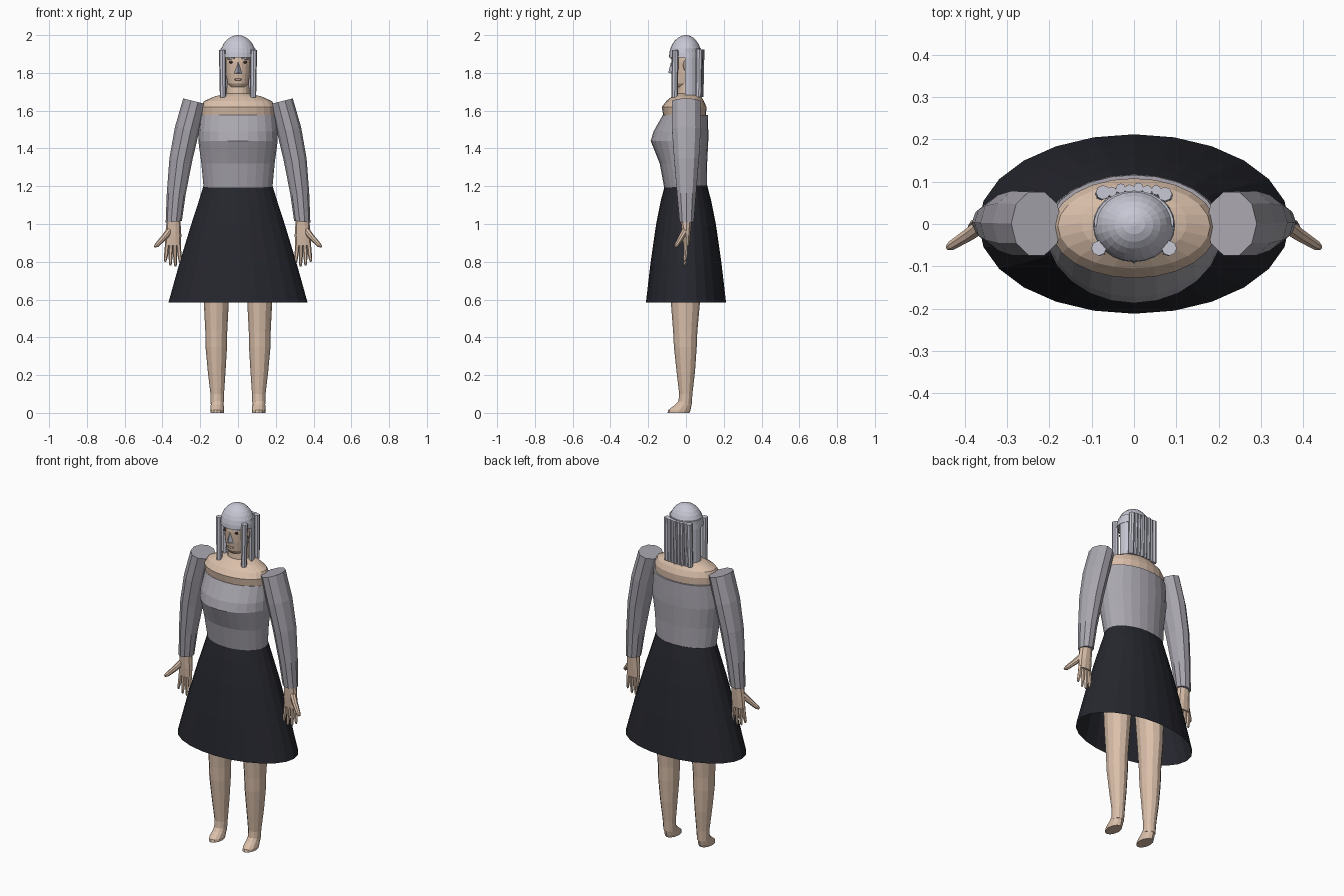
import bpy, bmesh, math
from mathutils import Vector

if "Cube" in bpy.data.objects:
    bpy.data.objects.remove(bpy.data.objects["Cube"])


def material(name, rgb):
    m = bpy.data.materials.new(name)
    m.diffuse_color = (*rgb, 1)
    m.use_nodes = True
    m.node_tree.nodes["Principled BSDF"].inputs["Base Color"].default_value = m.diffuse_color
    return m


SKIN = material("skin", (0.70, 0.52, 0.40))
GREY = material("grey_knit", (0.40, 0.385, 0.43))
HAIR = material("silver_hair", (0.57, 0.57, 0.66))
DARK = material("dark_cloth", (0.019, 0.020, 0.027))
EYE = material("eye_brown", (0.05, 0.03, 0.025))
NOSE = material("pale_blue_grey", (0.42, 0.42, 0.50))
LIP = material("lip", (0.50, 0.33, 0.26))


def skin_rings(name, rings, mat, caps=(True, True)):
    """Join equal rings of points into a tube."""
    bm = bmesh.new()
    vs = [[bm.verts.new(p) for p in r] for r in rings]
    n = len(vs[0])
    for a, b in zip(vs, vs[1:]):
        for i in range(n):
            j = (i + 1) % n
            bm.faces.new((a[i], a[j], b[j], b[i]))
    if caps[0]:
        bm.faces.new(vs[0][::-1])
    if caps[1]:
        bm.faces.new(vs[-1])
    bmesh.ops.recalc_face_normals(bm, faces=bm.faces)
    me = bpy.data.meshes.new(name)
    bm.to_mesh(me)
    bm.free()
    me.materials.append(mat)
    ob = bpy.data.objects.new(name, me)
    bpy.context.collection.objects.link(ob)
    return ob


def loft(name, rows, mat, n=16, caps=(True, True)):
    """Rows: x, z, half width, front y, back y, rise per unit x."""
    rings = []
    for cx, z, rx, yf, yb, slope in rows:
        mid = (yf + yb) / 2 if yf > -0.14 else -0.01
        ring = []
        for i in range(n):
            t = 2 * math.pi * i / n
            dx, s = rx * math.cos(t), math.sin(t)
            y = mid + s * ((yb - mid) if s > 0 else (mid - yf))
            ring.append((cx + dx, y, z + dx * slope))
        rings.append(ring)
    return skin_rings(name, rings, mat, caps)


def tube(name, pts, radii, mat, n=8):
    """Round tube along a path."""
    pts = [Vector(p) for p in pts]
    rings = []
    for i, p in enumerate(pts):
        d = (pts[min(i + 1, len(pts) - 1)] - pts[max(i - 1, 0)]).normalized()
        u = d.cross(Vector((0, 1, 0))).normalized()
        v = d.cross(u)
        rings.append([p + radii[i] * (u * math.cos(2 * math.pi * k / n) +
                                      v * math.sin(2 * math.pi * k / n)) for k in range(n)])
    return skin_rings(name, rings, mat)


def ball(name, loc, scale, mat, seg=12, rings=8):
    bm = bmesh.new()
    bmesh.ops.create_uvsphere(bm, u_segments=seg, v_segments=rings, radius=1)
    for v in bm.verts:
        v.co = [v.co[i] * scale[i] + loc[i] for i in range(3)]
    me = bpy.data.meshes.new(name)
    bm.to_mesh(me)
    bm.free()
    me.materials.append(mat)
    ob = bpy.data.objects.new(name, me)
    bpy.context.collection.objects.link(ob)
    return ob


# Shoulders and neck
loft("shoulders", [(0, 1.54, .193, -.115, .105, 0), (0, 1.62, .196, -.128, .108, 0),
                   (0, 1.65, .18, -.105, .095, 0), (0, 1.675, .125, -.075, .08, 0),
                   (0, 1.69, .065, -.05, .06, 0)], SKIN, 24)
loft("neck", [(0, 1.66, .066, -.05, .06, 0), (0, 1.71, .06, -.045, .055, 0),
              (0, 1.77, .058, -.04, .055, 0)], SKIN)

# Bodice
loft("bodice", [(0, 1.19, .182, -.115, .11, 0), (0, 1.32, .194, -.139, .112, 0),
                (0, 1.44, .21, -.187, .118, 0), (0, 1.49, .208, -.172, .118, 0),
                (0, 1.578, .2, -.122, .116, 0)], GREY, 24)

# Open bell skirt
skirt = loft("skirt", [(0, .585, .368, -.212, .212, 0), (0, .80, .308, -.1872, .187, 0),
                       (0, 1.0, .247, -.158, .158, 0), (0, 1.12, .208, -.134, .134, 0),
                       (0, 1.205, .182, -.112, .112, 0)], DARK, 24, (False, True))
# Even ellipses for the wide rows
for v in skirt.data.vertices:
    i, k = divmod(v.index, 24)
    v.co.y = (.212, .187, .158, .134, .112)[i] * math.sin(2 * math.pi * k / 24)

for s, side in ((-1, "left"), (1, "right")):
    # Sleeve with a slanted flat top
    loft(side + "_sleeve", [(s * .34, 1.012, .043, -.036, .044, s * -.1),
                            (s * .327, 1.16, .05, -.05, .056, s * .08),
                            (s * .303, 1.34, .06, -.066, .072, s * .15),
                            (s * .27, 1.5, .064, -.078, .082, s * .2),
                            (s * .23, 1.65, .06, -.078, .08, s * .25)], GREY, 10)
    # Hand: palm, four fingers and a splayed thumb
    loft(side + "_palm", [(s * .345, .885, .042, -.016, .018, 0), (s * .343, .94, .043, -.022, .024, 0),
                          (s * .341, 1.02, .036, -.028, .032, 0)], SKIN, 10)
    for k, (x0, x1, z1) in enumerate(((.315, .305, .79), (.335, .331, .775),
                                     (.355, .358, .78), (.375, .385, .80))):
        tube(f"{side}_finger_{k + 1}", [(s * x0, 0, .9), (s * (x0 + x1) / 2, -.002, .84),
             (s * x1, -.006, z1 + .01), (s * x1, -.006, z1)], (.011, .011, .008, .004), SKIN, 6)
    tube(side + "_thumb", [(s * .362, -.005, .965), (s * .39, -.025, .93),
         (s * .43, -.05, .888), (s * .441, -.056, .88)], (.018, .016, .012, .006), SKIN, 8)
    # Leg
    loft(side + "_leg", [(s * .11, .04, .034, -.042, .03, 0), (s * .11, .10, .036, -.036, .034, 0),
                         (s * .113, .22, .047, -.05, .048, 0), (s * .115, .35, .057, -.064, .057, 0),
                         (s * .115, .43, .058, -.068, .06, 0), (s * .115, .585, .066, -.08, .074, 0),
                         (s * .11, .85, .08, -.092, .085, 0), (s * .09, 1.1, .085, -.095, .09, 0)],
         SKIN, 12)
    # Foot: low toes rising to the ankle
    loft(side + "_foot", [(s * .11, 0, .036, -.098, .018, 0), (s * .11, .015, .037, -.094, .024, 0),
                          (s * .11, .045, .034, -.055, .03, 0), (s * .11, .065, .033, -.038, .03, 0)],
         SKIN, 12)
    # Eye, brow and ear
    ball(side + "_eye", (s * .037, -.067, 1.857), (.011, .006, .007), EYE, 8, 6)
    tube(side + "_brow", [(s * .02, -.078, 1.877), (s * .055, -.058, 1.875)], (.004, .004), HAIR, 6)
    ball(side + "_ear", (s * .074, .0, 1.84), (.01, .016, .03), SKIN, 8, 6)
    # Front lock
    tube(side + "_front_lock", [(s * .083, -.057, 1.92), (s * .08, -.06, 1.67)], (.018, .016), HAIR, 8)

# Head and face
loft("head", [(0, 1.725, .04, -.055, .03, 0), (0, 1.745, .056, -.068, .045, 0),
              (0, 1.80, .066, -.075, .065, 0), (0, 1.86, .073, -.078, .075, 0),
              (0, 1.92, .073, -.072, .075, 0), (0, 1.96, .05, -.05, .05, 0)], SKIN, 20)
skin_rings("nose", [[(-.026, -.066, 1.795), (.026, -.066, 1.795), (0, -.094, 1.80)],
                    [(-.006, -.07, 1.855), (.006, -.07, 1.855), (0, -.08, 1.855)]], NOSE)
ball("mouth", (0, -.069, 1.765), (.024, .006, .006), LIP, 10, 6)

# Hair dome, cut off above the face
rows = []
for i in range(8):
    t = math.radians(i * 12.4)
    c, h = math.cos(t), math.sin(t)
    rows.append((0, 1.882 + .118 * h, .097 * c, -.09 * c, .083 * c, 0))
loft("hair_dome", rows, HAIR, 24)

# Back hair sheet around the head
outer, inner = [], []
rings = []
for k in range(15):
    t = math.radians(-4 + 188 * k / 14)
    c, h = math.cos(t), math.sin(t)
    rings.append([(r * c, r * .84 * h, z) for r, z in
                  ((.094, 1.67), (.094, 1.93), (.076, 1.93), (.076, 1.67))])
skin_rings("back_hair", rings, HAIR)

# Hanging back locks
for k in range(8):
    x = -.077 + .022 * k
    y = .074 + .012 * (1 - (x / .08) ** 2) - (.004 if k % 2 else 0)
    r = .017 if k in (0, 7) else .012
    tube(f"back_lock_{k + 1}", [(x * .95, y, 1.925), (x, y - .004, 1.672)], (r, r * .9), HAIR, 8)
